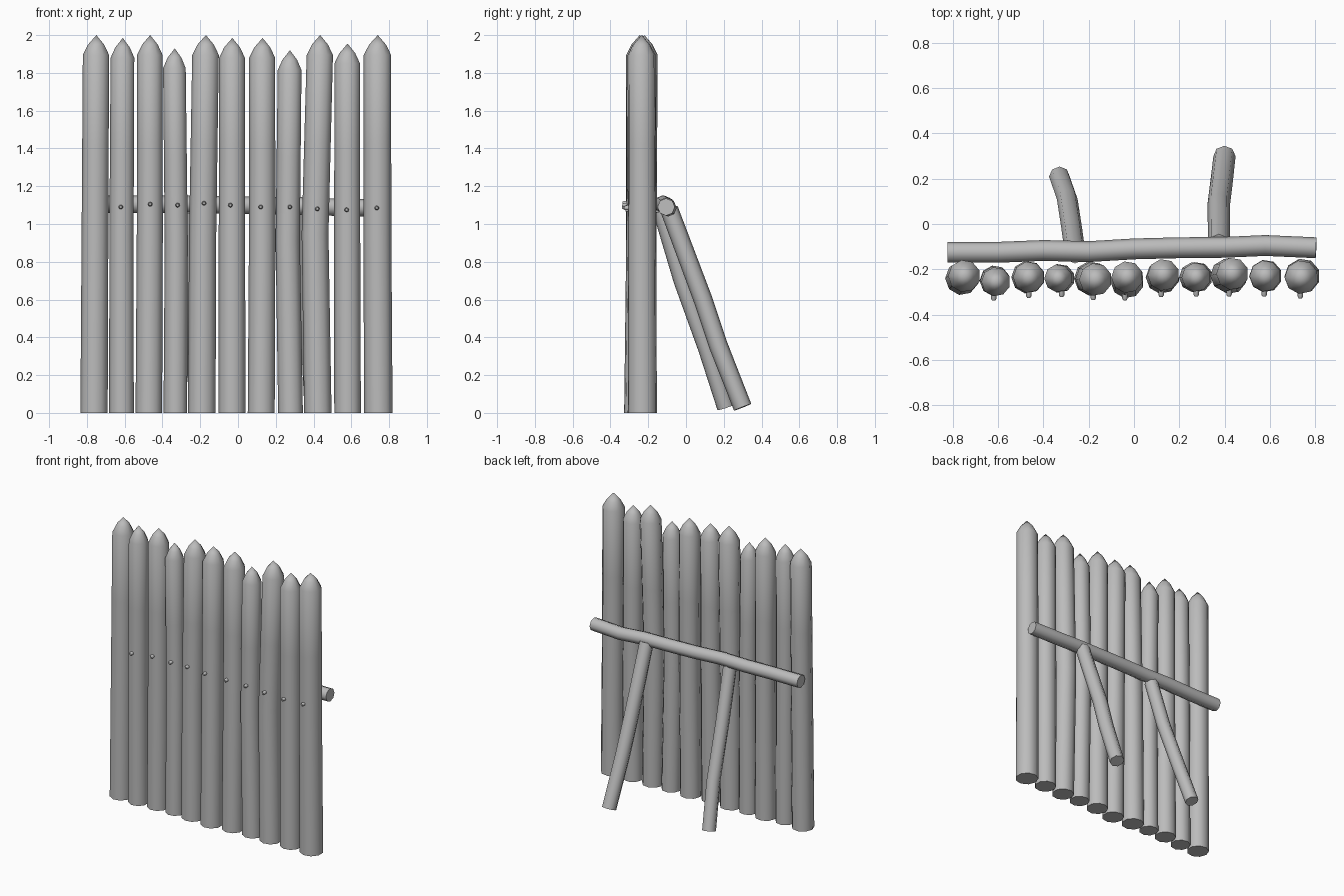
import bpy, bmesh, math
from mathutils import Vector

cube = bpy.data.objects.get("Cube")
if cube:
    bpy.data.objects.remove(cube)

grey = bpy.data.materials.new("plain_grey")
grey.use_nodes = True
colour = (0.5, 0.5, 0.5, 1)
grey.diffuse_color = colour
grey.node_tree.nodes["Principled BSDF"].inputs["Base Color"].default_value = colour


def tube(name, path, radii, sides=8, axis=None, turn=0.0):
    """Skin rings along a path; a fixed axis keeps all rings parallel."""
    pts = [Vector(p) for p in path]
    bm = bmesh.new()
    rings = []
    for i, (p, r) in enumerate(zip(pts, radii)):
        t = Vector(axis) if axis else pts[min(i + 1, len(pts) - 1)] - pts[max(i - 1, 0)]
        t.normalize()
        ref = Vector((0, 1, 0)) if abs(t.y) < 0.9 else Vector((1, 0, 0))
        u = t.cross(ref).normalized()
        v = t.cross(u)
        angles = [turn + math.tau * k / sides for k in range(sides)]
        rings.append([bm.verts.new(p + r * (math.cos(a) * u + math.sin(a) * v)) for a in angles])
    for a, b in zip(rings, rings[1:]):
        for k in range(sides):
            n = (k + 1) % sides
            bm.faces.new((a[k], a[n], b[n], b[k]))
    bm.faces.new(rings[0])
    bm.faces.new(rings[-1])
    bmesh.ops.remove_doubles(bm, verts=bm.verts, dist=0.0005)
    bmesh.ops.recalc_face_normals(bm, faces=bm.faces)
    mesh = bpy.data.meshes.new(name)
    bm.to_mesh(mesh)
    bm.free()
    mesh.materials.append(grey)
    obj = bpy.data.objects.new(name, mesh)
    bpy.context.collection.objects.link(obj)
    bpy.ops.object.select_all(action='DESELECT')
    obj.select_set(True)
    bpy.context.view_layer.objects.active = obj
    bpy.ops.object.shade_smooth_by_angle(angle=math.radians(50))
    return obj


# Stakes: x at base, middle and top, y at base and top, radius, height
stakes = [
    (-.76, -.755, -.75, -.24, -.23, .073, 2.0),
    (-.615, -.615, -.61, -.25, -.255, .066, 1.985),
    (-.47, -.465, -.465, -.235, -.235, .071, 2.0),
    (-.33, -.325, -.335, -.24, -.24, .063, 1.93),
    (-.19, -.185, -.17, -.24, -.245, .074, 2.0),
    (-.03, -.03, -.03, -.255, -.235, .072, 1.985),
    (.125, .13, .13, -.235, -.225, .072, 1.985),
    (.28, .265, .275, -.235, -.235, .066, 1.92),
    (.425, .41, .435, -.235, -.22, .073, 2.0),
    (.582, .58, .58, -.23, -.23, .071, 1.955),
    (.745, .74, .74, -.23, -.235, .076, 2.0),
]
for i, (x0, x1, x2, y0, y1, r, h) in enumerate(stakes):
    shoulder = h - 0.105
    path, radii = [], []
    for f in (0, .25, .5, .75, 1):
        x = x0 + (x1 - x0) * f * 2 if f < .5 else x1 + (x2 - x1) * (f * 2 - 1)
        path.append((x, y0 + (y1 - y0) * f, shoulder * f))
        radii.append(r * (1.02 - .04 * f))
    path += [(x2, y1, h - .05), (x2, y1, h)]
    radii += [r * .6, 0]
    tube(f"stake_{i + 1}", path, radii, 9, (0, 0, 1), i * .7)

# Crossbar behind the stakes
tube("crossbar", [(-.825, -.125, 1.105), (-.6, -.125, 1.105), (-.4, -.117, 1.105),
                  (-.2, -.122, 1.105), (0, -.11, 1.1), (.2, -.105, 1.097),
                  (.4, -.103, 1.095), (.58, -.095, 1.085), (.805, -.105, 1.09)], [.046] * 9)

# Sloping props
tube("right_prop", [(-.26, -.13, 1.07), (-.275, -.02, .7), (-.295, .11, .34),
                    (-.33, .21, .03)], [.046] * 4)
tube("left_prop", [(.375, -.09, 1.08), (.375, .09, .6), (.385, .17, .36),
                   (.40, .30, .03)], [.048, .05, .05, .049])

# Pegs with domed heads on the front
heights = (1.09, 1.105, 1.1, 1.11, 1.1, 1.09, 1.09, 1.08, 1.075, 1.085)
centres = (-.62, -.465, -.32, -.18, -.04, .12, .275, .42, .575, .735)
for i, (x, z) in enumerate(zip(centres, heights)):
    y = (stakes[i + 1][3] + stakes[i + 1][4]) / 2 - stakes[i + 1][5]
    tube(f"peg_{i + 1}", [(x, y + .03, z), (x, y - .012, z), (x, y - .02, z)],
         [.012, .012, .007], 8, (0, -1, 0))
